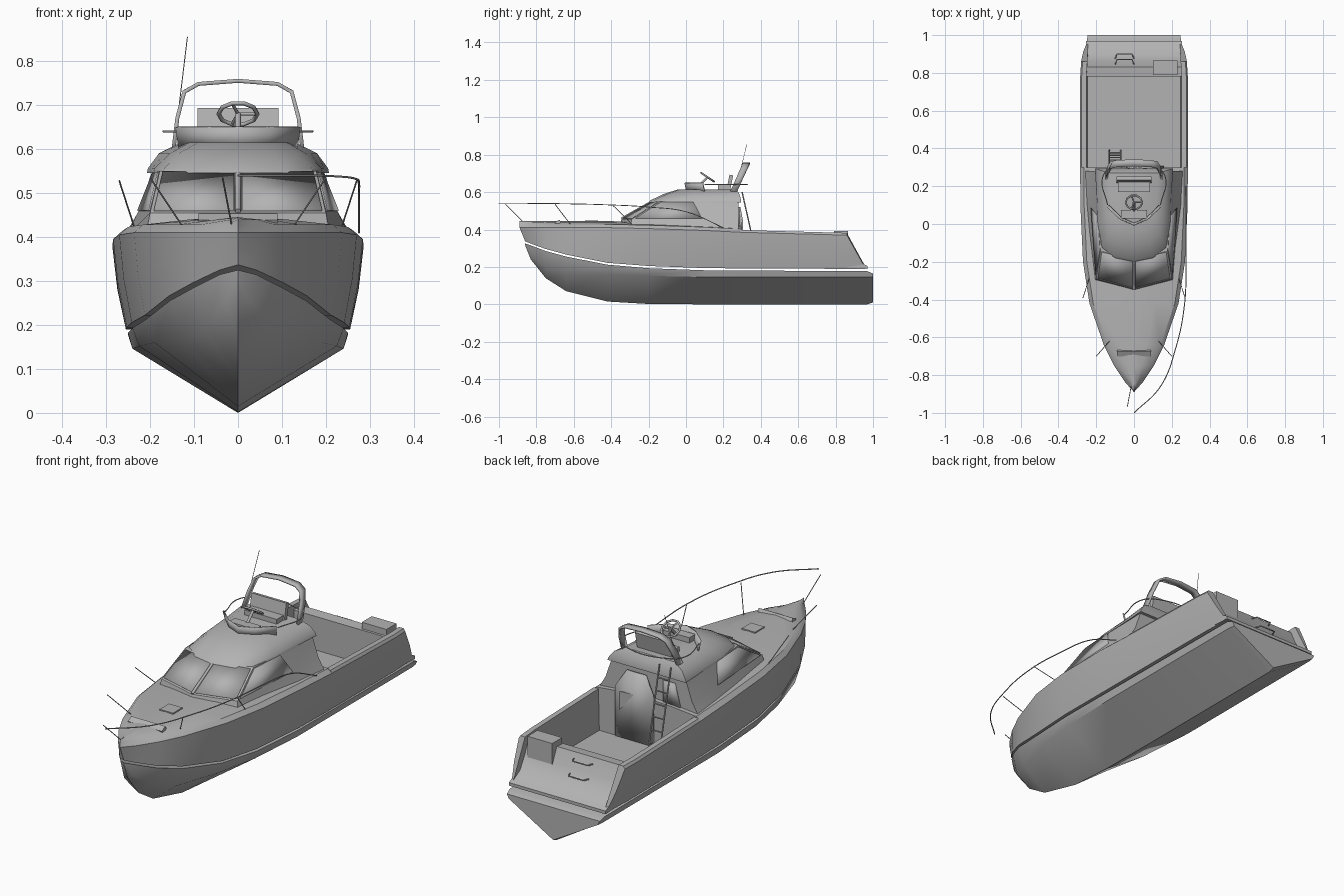
import bpy, bmesh, math
from mathutils import Vector

cube = bpy.data.objects.get("Cube")
if cube:
    bpy.data.objects.remove(cube, do_unlink=True)

grey = bpy.data.materials.new("plain_grey")
grey.use_nodes = True
colour = (0.45, 0.45, 0.45, 1)
grey.diffuse_color = colour
grey.node_tree.nodes["Principled BSDF"].inputs["Base Color"].default_value = colour


def finish(name, bm, thickness=0, angle=35):
    """Turn a bmesh into a named, shaded object with the shared material."""
    bmesh.ops.remove_doubles(bm, verts=bm.verts, dist=0.0005)
    bmesh.ops.recalc_face_normals(bm, faces=bm.faces)
    mesh = bpy.data.meshes.new(name)
    bm.to_mesh(mesh)
    bm.free()
    obj = bpy.data.objects.new(name, mesh)
    bpy.context.collection.objects.link(obj)
    mesh.materials.append(grey)
    if thickness:
        solid = obj.modifiers.new("thickness", "SOLIDIFY")
        solid.thickness, solid.offset = thickness, 0
    bpy.ops.object.select_all(action="DESELECT")
    obj.select_set(True)
    bpy.context.view_layer.objects.active = obj
    bpy.ops.object.shade_smooth_by_angle(angle=math.radians(angle))
    return obj


def mirrored(half):
    """Close a half section that starts and ends on the centre line."""
    return half + [(-x, y, z) for x, y, z in half[-2:0:-1]]


def loft(name, rows, closed=True, caps=(True, True), thickness=0, angle=35):
    bm = bmesh.new()
    grid = [[bm.verts.new(p) for p in row] for row in rows]
    count = len(rows[0])
    for a, b in zip(grid, grid[1:]):
        for i in range(count if closed else count - 1):
            j = (i + 1) % count
            bm.faces.new((a[i], a[j], b[j], b[i]))
    for row, cap in zip((grid[0], grid[-1]), caps):
        if cap and closed:
            bm.faces.new(row)
    return finish(name, bm, thickness, angle)


def panel(name, points, thickness=0.008):
    bm = bmesh.new()
    bm.faces.new([bm.verts.new(p) for p in points])
    return finish(name, bm, thickness)


def box(name, low, high, tilt=0):
    low, high = Vector(low), Vector(high)
    bm = bmesh.new()
    bmesh.ops.create_cube(bm, size=1)
    bmesh.ops.scale(bm, vec=high - low, verts=bm.verts)
    obj = finish(name, bm)
    obj.location = (low + high) / 2
    obj.rotation_euler.x = tilt
    return obj


def tube(name, points, radius=0.002, smooth=False, cyclic=False):
    curve = bpy.data.curves.new(name, "CURVE")
    curve.dimensions = "3D"
    curve.bevel_depth, curve.bevel_resolution = radius, 1
    curve.use_fill_caps = True
    spline = curve.splines.new("BEZIER" if smooth else "POLY")
    knots = spline.bezier_points if smooth else spline.points
    knots.add(len(points) - 1)
    for knot, p in zip(knots, points):
        if smooth:
            knot.co = p
            knot.handle_left_type = knot.handle_right_type = "AUTO"
        else:
            knot.co = (*p, 1)
    spline.use_cyclic_u = cyclic
    curve.materials.append(grey)
    obj = bpy.data.objects.new(name, curve)
    bpy.context.collection.objects.link(obj)
    return obj


# Lower hull: y, keel z, chine x and z, top x and z
lower = [(-.86, .315, 0, .32, 0, .325), (-.83, .24, .025, .26, .04, .315),
         (-.75, .14, .075, .19, .1, .285), (-.64, .07, .125, .165, .155, .255),
         (-.42, .015, .19, .16, .21, .212), (-.2, .002, .225, .152, .24, .193),
         (.1, 0, .24, .146, .25, .182), (.97, 0, .24, .146, .25, .177),
         (1, .01, .235, .145, .245, .165)]
loft("lower_hull", [mirrored([(0, y, k), (cx, y, cz), (tx, y, tz), (0, y, tz)])
                    for y, k, cx, cz, tx, tz in lower], caps=(False, True))

# Upper hull and foredeck: bottom y, x, z and rub rail y, x, z
upper = [(-.86, 0, .337, -.89, 0, .41), (-.83, .042, .325, -.84, .045, .41),
         (-.75, .103, .296, -.75, .105, .41), (-.64, .157, .266, -.64, .16, .41),
         (-.42, .212, .222, -.42, .236, .41), (-.2, .242, .205, -.2, .27, .405),
         (.1, .253, .194, .1, .284, .395), (.3, .255, .192, .3, .285, .385)]


def side(yb, xb, zb, yt, xt, zt):
    middle = (xb + .65 * (xt - xb), (yb + yt) / 2, (zb + zt) / 2)
    return [(0, yb, zb), (xb, yb, zb), middle, (xt, yt, zt)]


def deck_section(s):
    y, x, z = s[3:]
    edge = max(x - .02, 0)
    return mirrored(side(*s) + [(edge, y, z + .018), (edge / 2, y, z + .03), (0, y, z + .035)])


def cockpit_section(s):
    y, x, z = s[3:]
    return mirrored(side(*s) + [(x - .008, y, z + .012), (x - .033, y, z + .012),
                                (x - .038, s[0], .2), (0, s[0], .2)])


loft("foredeck_hull", [deck_section(s) for s in upper])
aft = [upper[-1], (.8, .255, .19, .78, .285, .372), (.96, .25, .19, .86, .28, .37)]
loft("cockpit_hull", [cockpit_section(s) for s in aft])

# Transom with swim step, gate and grab handles
step = [(.78, .2), (.78, .36), (.83, .365), (.86, .3), (.9, .24), (.97, .205), (.97, .19)]
loft("transom", [[(x, y, z) for y, z in step] for x in (-.255, .255)])
box("transom_gate", (.1, .79, .2), (.23, .865, .392))
for z, y in ((.34, .845), (.28, .875)):
    tube("grab_handle", [(-.1, y, z), (-.09, y + .025, z), (-.01, y + .025, z), (0, y, z)], .003)

# Cabin: rings of half outlines from the front centre to the back centre
cabin = [(.4, (0, -.36), (.21, -.3), (.255, .1), (.26, .28)),
         (.455, (0, -.345), (.2, -.29), (.228, .1), (.228, .28)),
         (.55, (0, -.18), (.178, -.14), (.19, .05), (.195, .28))]
roof = [(.545, (0, -.2), (.1, -.18), (.17, -.13), (.192, 0), (.198, .15), (.207, .295)),
        (.556, (0, -.19), (.1, -.17), (.168, -.12), (.19, 0), (.196, .15), (.205, .295)),
        (.59, (0, -.12), (.08, -.1), (.135, -.05), (.155, .03), (.165, .15), (.18, .285)),
        (.615, (0, -.04), (.05, -.03), (.09, 0), (.11, .05), (.12, .15), (.13, .27))]


def rings(levels):
    return [mirrored([(x, y, z) for x, y in pts] + [(0, pts[-1][1], z)]) for z, *pts in levels]


cabin_rings = rings(cabin)
loft("cabin", cabin_rings, angle=25)
loft("cabin_roof", rings(roof), angle=40)
box("cabin_bulkhead", (-.25, .265, .195), (.25, .3, .4))

# Windscreen and side windows, inset on the cabin faces
sill, head = cabin_rings[1:]
for sign in (1, -1):
    for name, i in (("windscreen", 0), ("side_window", 1)):
        corners = [Vector(p) for p in (sill[i], sill[i + 1], head[i + 1], head[i])]
        centre = sum(corners, Vector()) / 4
        points = [p.lerp(centre, .09) for p in corners]
        panel(name, [(sign * p.x, p.y, p.z) for p in points])
tube("windscreen_mullion", [(0, -.345, .458), (0, -.185, .548)], .007)

# Cabin door, side panel and ladder
panel("cabin_door", [(-.04, .302, .2), (.16, .302, .2), (.16, .302, .44),
                     (.11, .287, .52), (.01, .287, .52), (-.04, .302, .44)])
panel("rear_window", [(-.17, .282, .41), (-.08, .282, .41), (-.08, .282, .52), (-.14, .282, .52)])
foot, top = Vector((0, .39, .2)), Vector((0, .3, .6))
for x in (-.13, -.07):
    tube("ladder_rail", [foot + Vector((x, 0, 0)), top + Vector((x, 0, 0))], .004)
for n in range(1, 7):
    p = foot.lerp(top, n / 7)
    tube("ladder_rung", [(-.13, p.y, p.z), (-.07, p.y, p.z)], .003)

# Flybridge windscreen, seat and wheel
screen = [(-.14, .09), (-.07, .025), (0, -.005), (.07, .025), (.14, .09)]
loft("bridge_screen", [[(x * .95, y + .01, .6) for x, y in screen],
                       [(x, y, .65) for x, y in screen]], closed=False, thickness=.007)
box("bridge_console", (-.07, .03, .6), (.07, .075, .64))
box("bridge_seat", (-.085, .17, .605), (.085, .235, .638))
box("seat_back", (-.092, .225, .615), (.092, .245, .692), -.2)
hub = Vector((0, .115, .68))
rim = [hub + Vector((.044 * math.cos(t), .037 * math.sin(t), -.025 * math.sin(t)))
       for t in (math.tau * n / 10 for n in range(10))]
tube("steering_wheel", rim, .005, cyclic=True)
for n in (0, 3, 7):
    tube("wheel_spoke", [hub, rim[n]], .004)
tube("steering_column", [(0, .06, .625), hub], .007)

# Radar arch, bridge rail and antenna
half_arch = [(.147, .595), (.138, .67), (.122, .73), (.09, .748), (0, .755)]
arch = half_arch + [(-x, z) for x, z in half_arch[-2::-1]]
loft("radar_arch", [[(x, y + (z - .6) * .45, z) for x, z in arch] for y in (.235, .272)],
     closed=False, thickness=.009)
tube("bridge_rail", [(-.14, .1, .64), (-.165, .25, .64), (-.12, .3, .64), (.12, .3, .64),
                     (.165, .25, .64), (.14, .1, .64)], .0025, smooth=True)
tube("antenna", [(-.147, .26, .59), (-.115, .325, .855)], .0012)

# Bow rail on one side, with stanchions on both
tube("bow_rail", [(0, -1, .54), (.14, -.86, .54), (.22, -.66, .538), (.268, -.42, .532),
                  (.275, -.2, .52), (.275, 0, .495), (.275, .2, .41)], .0025, smooth=True)
for sign in (1, -1):
    tube("stanchion", [(sign * .13, -.62, .43), (sign * .2, -.7, .535)])
    tube("stanchion", [(sign * .235, -.28, .42), (sign * .27, -.39, .528)])
tube("bow_stanchion", [(-.015, -.86, .43), (-.035, -.965, .535)])

# Anchor locker and deck hatch
box("anchor_locker", (-.09, -.7, .43), (.09, -.67, .447), .5)
box("deck_hatch", (-.035, -.54, .44), (.035, -.47, .449))
